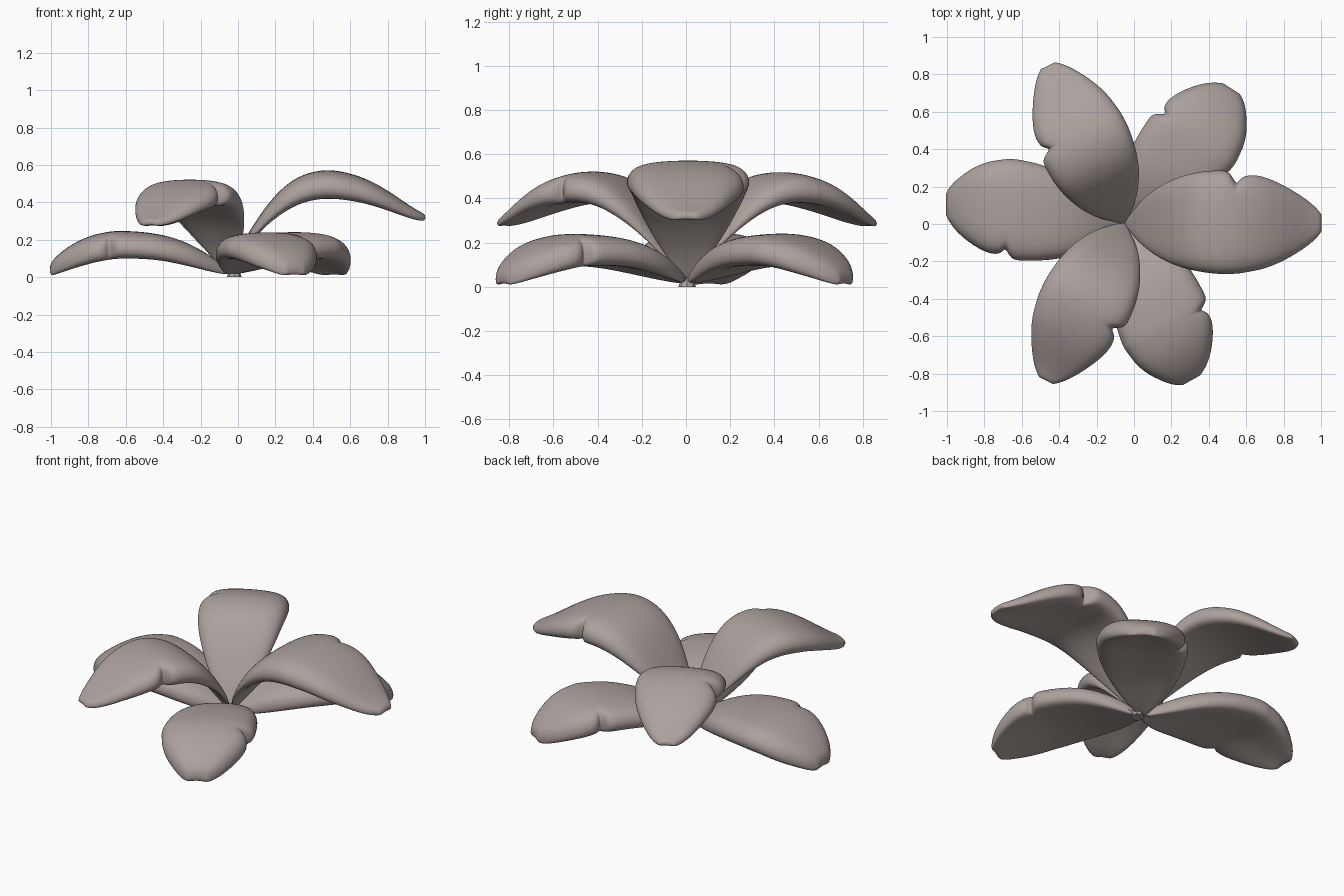
import bpy, bmesh, math
from mathutils import Matrix, Vector

if "Cube" in bpy.data.objects:
    bpy.data.objects.remove(bpy.data.objects["Cube"])

# Petal stations: distance from base, left edge, right edge, ridge height, rim height, notch depth
UPPER = [
    (0.00, .012, -.012, .04, .015, 0), (0.05, .07, -.07, .14, .095, 0),
    (0.10, .14, -.13, .23, .17, 0), (0.20, .21, -.20, .385, .275, 0),
    (0.30, .255, -.242, .495, .35, 0), (0.40, .28, -.265, .555, .40, 0),
    (0.50, .286, -.277, .575, .417, 0), (0.555, .284, -.277, .573, .415, 0),
    (0.58, .282, -.275, .57, .414, .04), (0.60, .28, -.275, .567, .412, .075),
    (0.62, .278, -.272, .563, .41, .03), (0.68, .265, -.262, .548, .402, 0),
    (0.76, .248, -.245, .517, .383, 0), (0.86, .20, -.20, .46, .352, 0),
    (0.95, .145, -.145, .395, .318, 0), (1.02, .09, -.09, .352, .30, 0),
    (1.053, .045, -.045, .337, .30, 0)]
LOWER = [
    (0.00, .012, -.012, .035, .012, 0), (0.06, .06, -.07, .09, .02, 0),
    (0.15, .125, -.15, .15, .04, 0), (0.25, .17, -.225, .199, .065, 0),
    (0.35, .195, -.28, .228, .085, 0), (0.45, .205, -.32, .244, .095, 0),
    (0.56, .205, -.342, .25, .097, 0), (0.60, .20, -.347, .249, .095, 0),
    (0.625, .196, -.347, .247, .092, .035), (0.64, .193, -.345, .245, .09, .06),
    (0.66, .189, -.342, .242, .087, .02), (0.72, .17, -.335, .23, .075, 0),
    (0.80, .13, -.307, .20, .053, 0), (0.88, .068, -.25, .15, .028, 0),
    (0.93, .01, -.205, .105, .01, 0), (0.957, -.045, -.155, .07, .006, 0)]

# Cross-section: position across (-1..1) and height between rim (0) and ridge (1)
SECTION = [(1, .38), (.95, .64), (.8, .85), (.5, .96), (0, 1), (-.5, .96),
           (-.8, .85), (-.95, .64), (-1, .38), (-.96, .14), (-.83, .01),
           (-.5, .03), (0, .1), (.5, .03), (.83, .01), (.96, .14)]

CENTRE = Vector((-.05, .005, 0))

# Warm grey
GREY = bpy.data.materials.new("warm_grey")
GREY.diffuse_color = (.41, .355, .335, 1)
GREY.use_nodes = True
GREY.node_tree.nodes["Principled BSDF"].inputs["Base Color"].default_value = GREY.diffuse_color


def finish(bm, name, matrix, levels):
    bmesh.ops.recalc_face_normals(bm, faces=bm.faces)
    me = bpy.data.meshes.new(name)
    bm.to_mesh(me)
    bm.free()
    me.materials.append(GREY)
    for p in me.polygons:
        p.use_smooth = levels > 0
    ob = bpy.data.objects.new(name, me)
    bpy.context.collection.objects.link(ob)
    ob.matrix_world = matrix
    if levels:
        sub = ob.modifiers.new("smooth", 'SUBSURF')
        sub.levels = sub.render_levels = levels
    return ob


def petal(name, stations, angle, size):
    bm = bmesh.new()
    rings = []
    for s, yl, yr, top, low, dent in stations:
        mid, half = (yl + yr) / 2, (yl - yr) / 2
        # the notch only pulls in the outer left rim
        rings.append([bm.verts.new((s, mid + half * v - dent * max(0, (v - .6) / .4),
                                    low + (top - low) * h)) for v, h in SECTION])
    n = len(SECTION)
    for a, b in zip(rings, rings[1:]):
        for i in range(n):
            bm.faces.new((a[i], a[(i + 1) % n], b[(i + 1) % n], b[i]))
    # close both ends with quad strips across the section
    for ring in (rings[0], rings[-1]):
        for i in range(8):
            q = [ring[i], ring[i + 1], ring[15 - i], ring[(16 - i) % n]]
            q = list(dict.fromkeys(q))
            if len(q) > 2:
                bm.faces.new(q)
    m = (Matrix.Translation(CENTRE) @ Matrix.Rotation(math.radians(angle), 4, 'Z')
         @ Matrix.Diagonal((size, size, min(1, size * 1.02), 1)))
    return finish(bm, name, m, 2)


# Upper and lower whorls of three petals
for i, (angle, size) in enumerate([(0, 1), (116, .89), (243.5, .895)]):
    petal(f"upper_petal_{i + 1}", UPPER, angle, size)
for i, (angle, size) in enumerate([(180, 1), (57.5, .955), (-61, .95)]):
    petal(f"lower_petal_{i + 1}", LOWER, angle, size)

# Small stem stub joining the petal bases
HUB = CENTRE + Vector((.03, 0, .02))
bm = bmesh.new()
bmesh.ops.create_cone(bm, cap_ends=True, segments=8, radius1=.04, radius2=.025, depth=.04)
finish(bm, "stem_base", Matrix.Translation(HUB), 0)

# Tiny pointed sepals around the stub
for i in range(6):
    bm = bmesh.new()
    bmesh.ops.create_cone(bm, cap_ends=True, segments=5, radius1=.014, radius2=.001, depth=.07)
    m = (Matrix.Translation(HUB) @ Matrix.Rotation(math.radians(60 * i + 30), 4, 'Z')
         @ Matrix.Rotation(math.radians(65), 4, 'Y') @ Matrix.Translation((0, 0, .035)))
    finish(bm, f"sepal_{i + 1}", m, 0)
